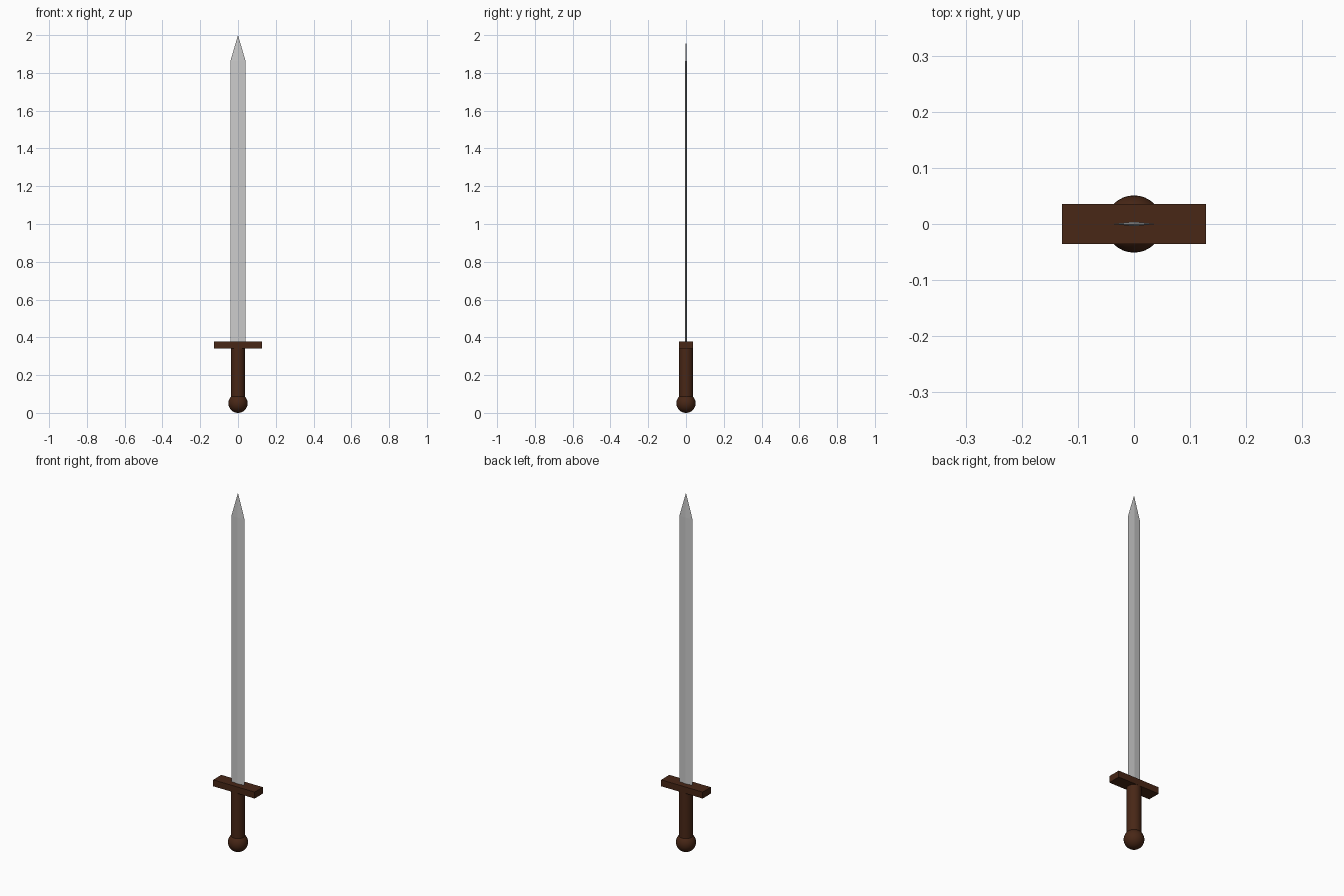
import bpy, bmesh

if "Cube" in bpy.data.objects:
    bpy.data.objects.remove(bpy.data.objects["Cube"])

wood = bpy.data.materials.new("dark_wood")
wood.diffuse_color = (0.065, 0.02, 0.008, 1)
wood.use_nodes = True
wood.node_tree.nodes["Principled BSDF"].inputs["Base Color"].default_value = wood.diffuse_color


def finish(name, smooth=False):
    ob = bpy.context.object
    ob.name = name
    ob.data.materials.append(wood)
    if smooth:
        bpy.ops.object.shade_smooth_by_angle()
    return ob


# pommel
bpy.ops.mesh.primitive_uv_sphere_add(segments=32, ring_count=16, radius=0.051, location=(0, 0, 0.051))
finish("pommel", True)

# grip
bpy.ops.mesh.primitive_cylinder_add(vertices=32, radius=0.036, depth=0.275, location=(0, 0, 0.2125))
finish("grip", True)

# crossguard
bpy.ops.mesh.primitive_cube_add(size=1, location=(0, 0, 0.36))
guard = finish("crossguard")
guard.scale = (0.256, 0.072, 0.036)

# blade: flat diamond section lofted up to a point
W, T = 0.04, 0.004
bm = bmesh.new()
rings = [[bm.verts.new((x, y, z)) for x, y in ((W, 0), (0, T), (-W, 0), (0, -T))]
         for z in (0.37, 1.863)]
tip = bm.verts.new((0, 0, 2.0))
bm.faces.new(rings[0][::-1])
for i in range(4):
    j = (i + 1) % 4
    bm.faces.new((rings[0][i], rings[0][j], rings[1][j], rings[1][i]))
    bm.faces.new((rings[1][i], rings[1][j], tip))
mesh = bpy.data.meshes.new("blade")
bm.to_mesh(mesh)
bm.free()
bpy.context.collection.objects.link(bpy.data.objects.new("blade", mesh))
